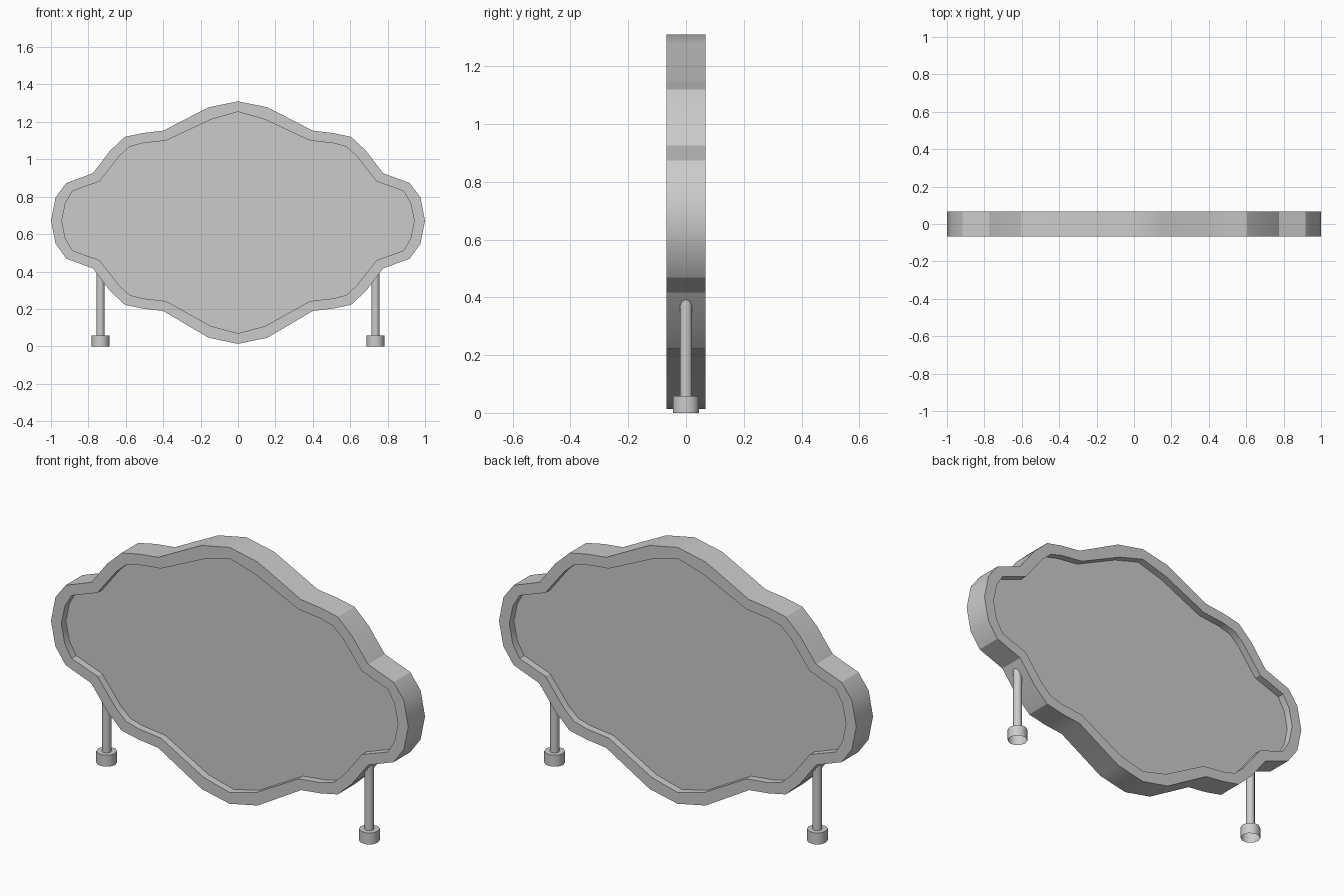
import bpy, bmesh, math
from mathutils import Matrix

if "Cube" in bpy.data.objects:
    bpy.data.objects.remove(bpy.data.objects["Cube"])

# right half of the outlines (x, z), top to bottom
OUTER = [(0, 1.31), (.157, 1.278), (.40, 1.153), (.51, 1.14), (.605, 1.12),
         (.685, 1.045), (.775, .926), (.918, .873), (.975, .797), (1.0, .671),
         (.975, .548), (.918, .469), (.775, .416), (.685, .297), (.605, .222),
         (.51, .202), (.40, .189), (.157, .046), (0, .013)]
INNER = [(0, 1.254), (.145, 1.212), (.385, 1.10), (.51, 1.086), (.58, 1.067),
         (.635, 1.017), (.74, .882), (.885, .83), (.923, .765), (.942, .671),
         (.923, .577), (.885, .512), (.74, .46), (.635, .325), (.58, .275),
         (.51, .256), (.385, .242), (.145, .108), (0, .07)]
HALF_DEPTH = .067
PANEL_DEPTH = .03


def full_loop(half):
    return half + [(-x, z) for x, z in reversed(half[1:-1])]


def finish(name, bm, angle=30):
    bmesh.ops.recalc_face_normals(bm, faces=bm.faces)
    mesh = bpy.data.meshes.new(name)
    bm.to_mesh(mesh)
    bm.free()
    ob = bpy.data.objects.new(name, mesh)
    bpy.context.collection.objects.link(ob)
    bpy.ops.object.select_all(action='DESELECT')
    ob.select_set(True)
    bpy.context.view_layer.objects.active = ob
    bpy.ops.object.shade_smooth_by_angle(angle=math.radians(angle))
    return ob


# sign: outer rim, lips, recess walls and recessed panels on both sides
bm = bmesh.new()
rings = [[bm.verts.new((x, y, z)) for x, z in full_loop(prof)]
         for prof, y in ((INNER, -PANEL_DEPTH), (INNER, -HALF_DEPTH),
                         (OUTER, -HALF_DEPTH), (OUTER, HALF_DEPTH),
                         (INNER, HALF_DEPTH), (INNER, PANEL_DEPTH))]
n = len(rings[0])
for a, b in zip(rings, rings[1:]):
    for i in range(n):
        j = (i + 1) % n
        bm.faces.new((a[i], a[j], b[j], b[i]))
bm.faces.new(rings[0])
bm.faces.new(rings[-1])
finish("sign_board", bm)


def post(name, x, radius, z0, z1, open_bottom=False):
    bm = bmesh.new()
    bmesh.ops.create_cone(bm, cap_ends=True, segments=10, radius1=radius,
                          radius2=radius, depth=z1 - z0,
                          matrix=Matrix.Translation((x, 0, (z0 + z1) / 2))
                          @ Matrix.Rotation(math.pi / 2, 4, 'Z'))
    ob = finish(name, bm, 40)
    if open_bottom:
        bm = bmesh.new()
        bm.from_mesh(ob.data)
        caps = [f for f in bm.faces if f.normal.z < -.9]
        bmesh.ops.delete(bm, geom=caps, context='FACES_ONLY')
        bm.to_mesh(ob.data)
        bm.free()


# legs and hollow feet
for side, sx in (("left", -1), ("right", 1)):
    post(side + "_leg", sx * .735, .022, .055, .425)
    post(side + "_foot", sx * .735, .048, 0, .058, True)
